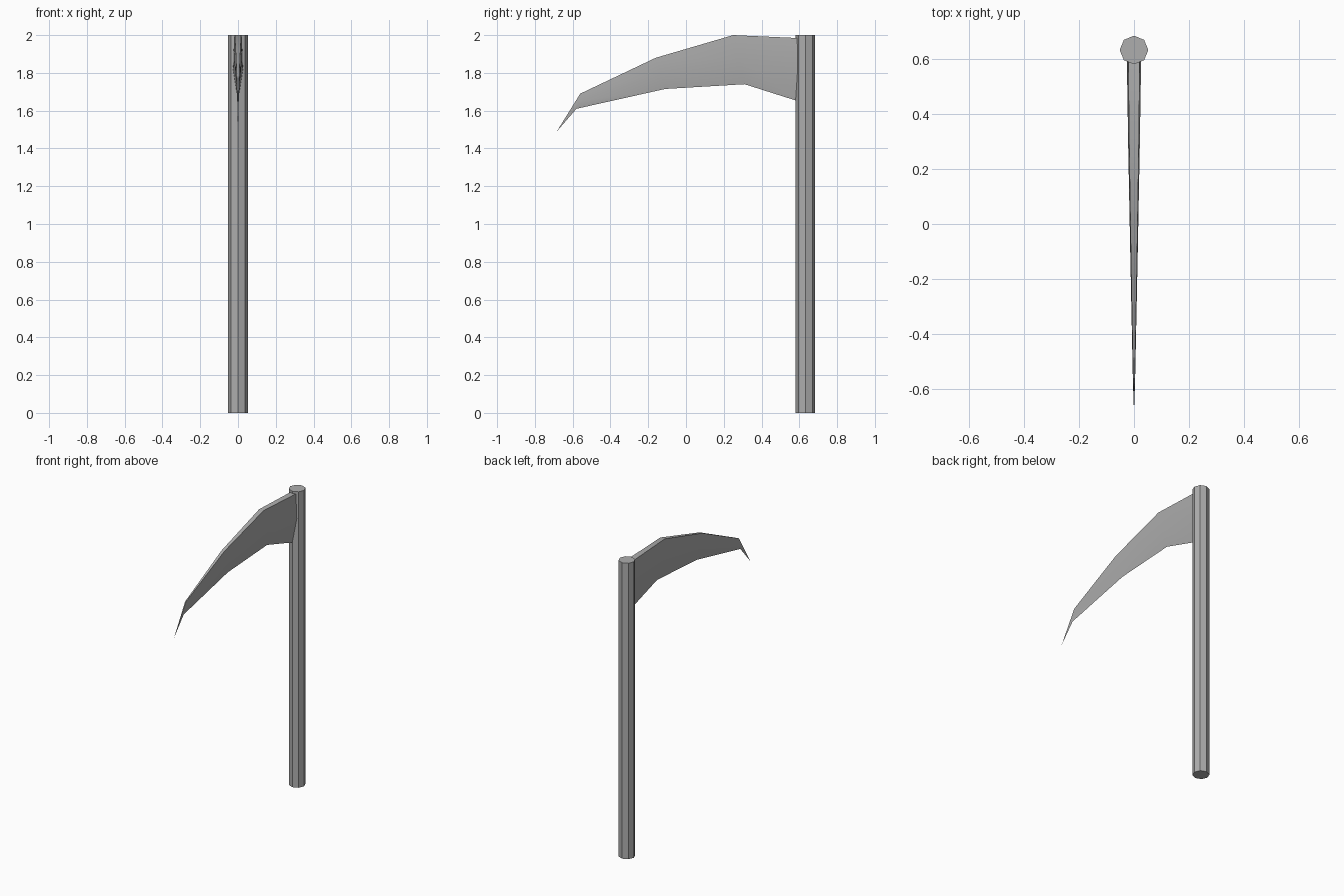
import bpy, bmesh, math

cube = bpy.data.objects.get("Cube")
if cube:
    bpy.data.objects.remove(cube, do_unlink=True)

grey = bpy.data.materials.new("plain grey")
grey.use_nodes = True
colour = (0.42, 0.42, 0.42, 1)
grey.diffuse_color = colour
grey.node_tree.nodes["Principled BSDF"].inputs["Base Color"].default_value = colour


def finish(name, bm, angle):
    mesh = bpy.data.meshes.new(name)
    bm.to_mesh(mesh)
    bm.free()
    mesh.materials.append(grey)
    obj = bpy.data.objects.new(name, mesh)
    bpy.context.collection.objects.link(obj)
    bpy.ops.object.select_all(action="DESELECT")
    obj.select_set(True)
    bpy.context.view_layer.objects.active = obj
    bpy.ops.object.shade_smooth_by_angle(angle=math.radians(angle))
    return obj


# Octagonal pole
bm = bmesh.new()
bmesh.ops.create_cone(bm, cap_ends=True, segments=8, radius1=0.052, radius2=0.052, depth=2)
pole = finish("pole", bm, 30)
pole.location = (0, 0.632, 1)

# Blade sections: spine y, z, cutting edge y, z, half thickness
sections = [
    (0.60, 1.984, 0.60, 1.648, 0.026),
    (0.25, 2.00, 0.31, 1.74, 0.021),
    (-0.16, 1.88, -0.11, 1.715, 0.013),
    (-0.56, 1.69, -0.58, 1.61, 0.004),
]
bm = bmesh.new()
rings = []
for ty, tz, ey, ez, w in sections:
    my, mz = (ty + ey) / 2, (tz + ez) / 2
    ring = [(-0.8 * w, ty, tz), (-w, my, mz), (0, ey, ez), (w, my, mz), (0.8 * w, ty, tz)]
    rings.append([bm.verts.new(p) for p in ring])
for a, b in zip(rings, rings[1:]):
    for i in range(5):
        j = (i + 1) % 5
        bm.faces.new((a[i], a[j], b[j], b[i]))

# Pointed tip and the end seated in the pole
tip = bm.verts.new((0, -0.684, 1.49))
for i in range(5):
    bm.faces.new((rings[-1][i], rings[-1][(i + 1) % 5], tip))
bm.faces.new(rings[0])
bmesh.ops.recalc_face_normals(bm, faces=bm.faces)
finish("blade", bm, 30)
